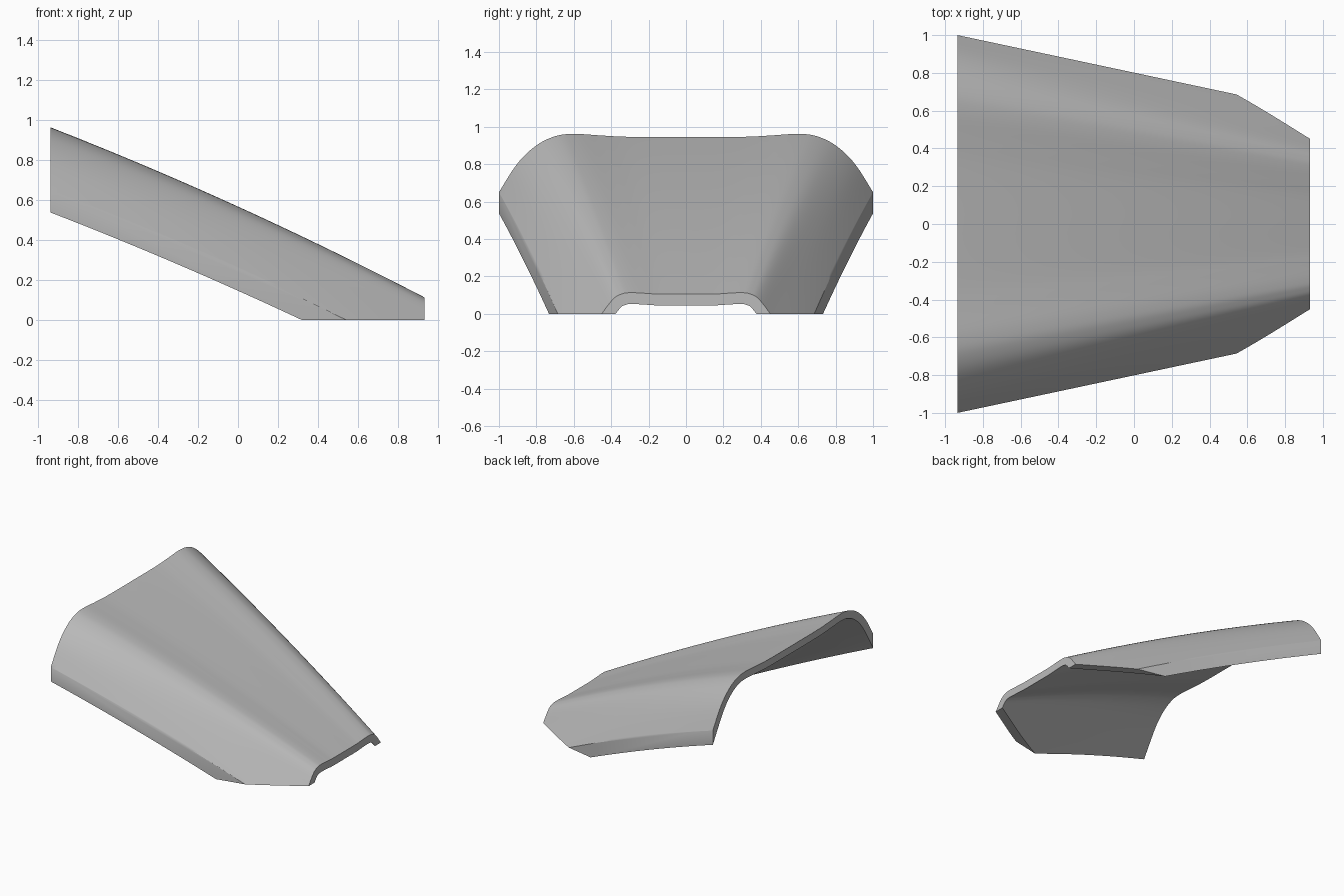
import bpy
import bmesh
from mathutils import Vector

if "Cube" in bpy.data.objects:
    bpy.data.objects.remove(bpy.data.objects["Cube"], do_unlink=True)

X0, X1 = -0.935, 0.932   # wide end and narrow end
THICK = 0.054
SAG = 0.03               # lengthwise bulge
ROWS, STEPS = 32, 6

# Half cross-sections (y, z) of the outer skin, from the middle to the side
WIDE = [(0, .945), (.3, .946), (.45, .953), (.6, .962), (.7, .949),
        (.8, .9), (.9, .805), (1, .65), (1.1, .48)]
NARROW = [(0, .105), (.14, .105), (.21, .109), (.29, .113), (.34, .107),
          (.39, .078), (.47, -.025), (.59, -.178), (.66, -.275)]


def smooth_section(half):
    """Mirror a half section and round it with a Catmull-Rom curve."""
    pts = [Vector((-y, z)) for y, z in reversed(half[1:])]
    pts += [Vector(p) for p in half]
    ext = [2 * pts[0] - pts[1]] + pts + [2 * pts[-1] - pts[-2]]
    out = []
    for a, b, c, d in zip(ext, ext[1:], ext[2:], ext[3:]):
        for k in range(STEPS):
            u = k / STEPS
            out.append(b + 0.5 * u * (c - a + u * (2 * a - 5 * b + 4 * c - d
                       + u * (3 * (b - c) + d - a))))
    return out + [pts[-1]]


def skin_grids():
    """Outer skin lofted between both sections, and its inward offset."""
    wide, narrow = smooth_section(WIDE), smooth_section(NARROW)
    outer = []
    for r in range(ROWS + 1):
        t = -0.05 + 1.1 * r / ROWS
        bulge = 4 * SAG * t * (1 - t)
        row = [a.lerp(b, t) if 0 <= t <= 1 else a + (b - a) * t
               for a, b in zip(wide, narrow)]
        outer.append([Vector((X0 + (X1 - X0) * t, p.x, p.y + bulge)) for p in row])
    cols = len(wide)
    inner = []
    for r in range(ROWS + 1):
        line = []
        for c in range(cols):
            along = outer[min(r + 1, ROWS)][c] - outer[max(r - 1, 0)][c]
            across = outer[r][min(c + 1, cols - 1)] - outer[r][max(c - 1, 0)]
            line.append(outer[r][c] - along.cross(across).normalized() * THICK)
        inner.append(line)
    return outer, inner


def trim(bm, point, normal):
    """Cut away everything beyond a plane and cap the opening."""
    cut = bmesh.ops.bisect_plane(
        bm, geom=bm.verts[:] + bm.edges[:] + bm.faces[:], dist=1e-6,
        plane_co=point, plane_no=normal, clear_outer=True)
    edges = [e for e in cut["geom_cut"] if isinstance(e, bmesh.types.BMEdge)]
    bmesh.ops.holes_fill(bm, edges=edges, sides=0)


# Thick curved shell
bm = bmesh.new()
outer, inner = [[[bm.verts.new(p) for p in row] for row in g] for g in skin_grids()]
cols = len(outer[0])
for r in range(ROWS):
    for c in range(cols - 1):
        for g in (outer, inner):
            bm.faces.new((g[r][c], g[r + 1][c], g[r + 1][c + 1], g[r][c + 1]))
rim = [e for e in bm.edges if e.is_boundary]
bmesh.ops.bridge_loops(bm, edges=rim)
bmesh.ops.recalc_face_normals(bm, faces=bm.faces[:])

# Trimmed ends, tapering sides and flat foot
trim(bm, (X0, 0, 0), (-1, 0, 0))
trim(bm, (X1, 0, 0), (1, 0, 0))
for s in (-1, 1):
    trim(bm, (X0, s, 0), (0.32, s * 1.505, 0))
trim(bm, (0, 0, 0), (0, 0, -1))
bmesh.ops.recalc_face_normals(bm, faces=bm.faces[:])

mesh = bpy.data.meshes.new("curved_cover")
bm.to_mesh(mesh)
bm.free()
cover = bpy.data.objects.new("curved_cover", mesh)
bpy.context.collection.objects.link(cover)

# Plain grey
grey = bpy.data.materials.new("plain_grey")
grey.use_nodes = True
colour = (0.5, 0.5, 0.5, 1)
grey.diffuse_color = colour
grey.node_tree.nodes["Principled BSDF"].inputs["Base Color"].default_value = colour
mesh.materials.append(grey)

bpy.ops.object.select_all(action="DESELECT")
cover.select_set(True)
bpy.context.view_layer.objects.active = cover
bpy.ops.object.shade_smooth_by_angle(angle=0.6)
